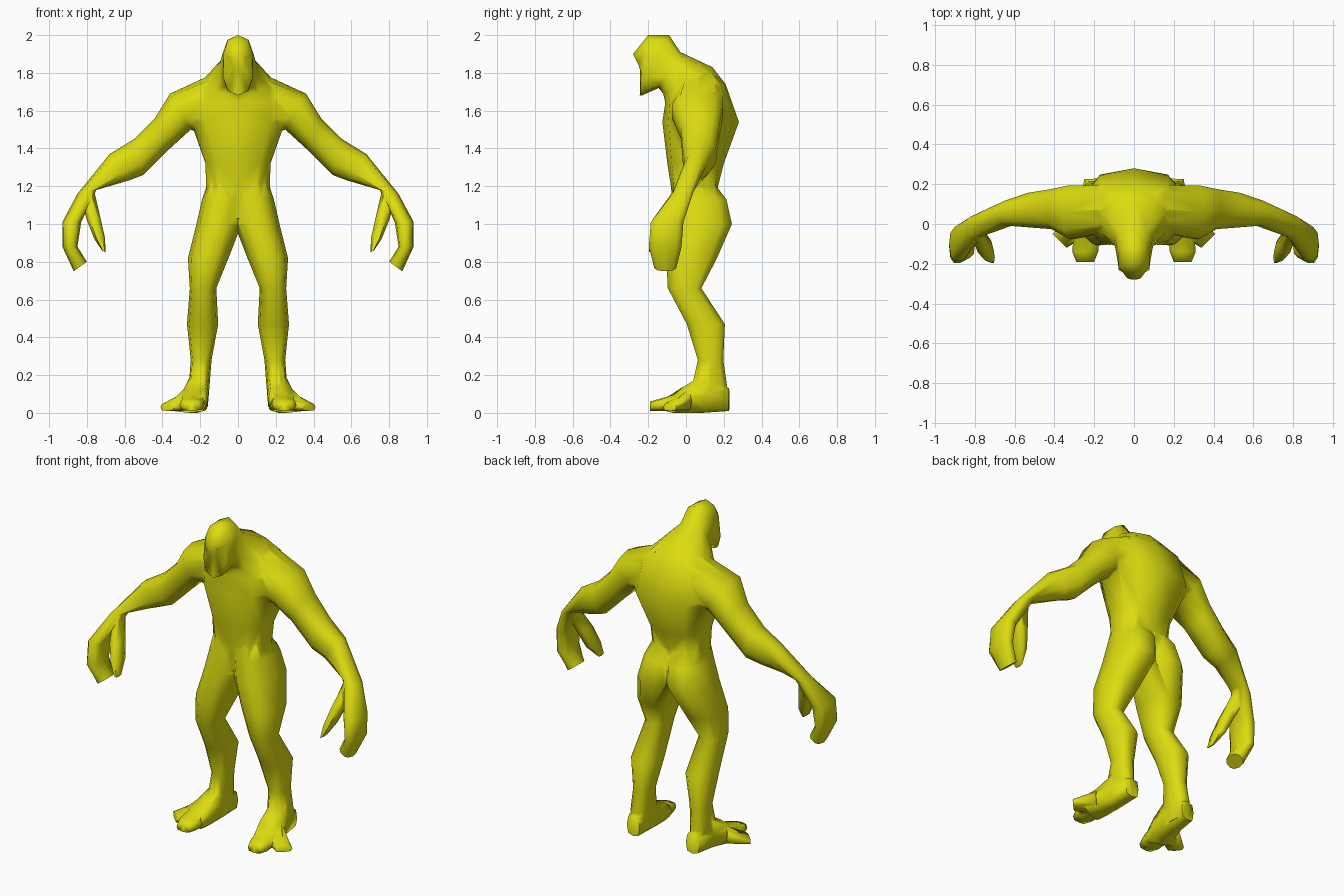
import bpy, bmesh, math
from mathutils import Vector

if "Cube" in bpy.data.objects:
    bpy.data.objects.remove(bpy.data.objects["Cube"])

skin = bpy.data.materials.new("yellow_green_skin")
skin.diffuse_color = (0.72, 0.72, 0.005, 1)
skin.use_nodes = True
skin.node_tree.nodes["Principled BSDF"].inputs["Base Color"].default_value = skin.diffuse_color


def loft(name, rings, sides=10, power=0.8):
    """Skin a tube over rings given as (end point, opposite end point, half cross vector)."""
    bm = bmesh.new()
    loops = []
    for p, q, v in rings:
        p, q, v = Vector(p), Vector(q), Vector(v)
        c, u = (p + q) / 2, (p - q) / 2
        loop = []
        for i in range(sides):
            a = math.tau * i / sides
            cu, cv = (math.copysign(abs(t) ** power, t) for t in (math.cos(a), math.sin(a)))
            loop.append(bm.verts.new(c + u * cu + v * cv))
        loops.append(loop)
    for a, b in zip(loops, loops[1:]):
        for i in range(sides):
            j = (i + 1) % sides
            bm.faces.new((a[i], a[j], b[j], b[i]))
    bm.faces.new(loops[0][::-1])
    bm.faces.new(loops[-1])
    bmesh.ops.triangulate(bm, faces=bm.faces[:])
    bmesh.ops.recalc_face_normals(bm, faces=bm.faces[:])
    me = bpy.data.meshes.new(name)
    bm.to_mesh(me)
    bm.free()
    me.materials.append(skin)
    ob = bpy.data.objects.new(name, me)
    bpy.context.collection.objects.link(ob)
    return ob


def sagittal(yf, zf, yb, zb, w):   # ring from front point to back point, w wide in x
    return (0, yf, zf), (0, yb, zb), (w, 0, 0)


def frontal(xa, za, xb, zb, y0, y1):   # ring from outer edge to inner edge, y0..y1 deep
    y = (y0 + y1) / 2
    return (xa, y, za), (xb, y, zb), (0, (y1 - y0) / 2, 0)


def level(z, x0, x1, y0, y1):   # horizontal ring
    return frontal(x1, z, x0, z, y0, y1)


def upright(xa, ya, xb, yb, z0, z1):   # vertical ring across the foot
    z = (z0 + z1) / 2
    return (xa, ya, z), (xb, yb, z), (0, 0, (z1 - z0) / 2)


# Torso, neck and head in one sweep
body = loft("body", [sagittal(*r) for r in [
    (-.06, 1.03, .17, 1.05, .15), (-.08, 1.20, .17, 1.20, .175),
    (-.10, 1.33, .20, 1.32, .18), (-.125, 1.54, .28, 1.54, .26),
    (-.11, 1.64, .21, 1.74, .26), (-.12, 1.69, .14, 1.83, .17),
    (-.145, 1.72, -.03, 1.91, .10), (-.235, 1.68, -.09, 2.0, .085),
    (-.245, 1.68, -.20, 2.0, .08), (-.24, 1.82, -.28, 1.90, .04)]])

# Arm, hand and thumb
arm = loft("arm", [frontal(*r) for r in [
    (.10, 1.81, .14, 1.45, -.04, .20), (.36, 1.69, .25, 1.50, -.08, .20),
    (.44, 1.56, .36, 1.40, -.03, .18), (.55, 1.45, .50, 1.26, -.02, .16),
    (.68, 1.37, .58, 1.23, -.01, .12), (.85, 1.16, .75, 1.18, -.07, .04),
    (.93, 1.01, .83, 1.01, -.19, -.01), (.93, .88, .85, .88, -.20, -.02),
    (.87, .75, .80, .80, -.17, -.05)]])
thumb = loft("thumb", [frontal(*r) for r in [
    (.83, 1.12, .76, 1.17, -.07, .0), (.80, 1.02, .73, 1.04, -.15, -.04),
    (.76, .92, .705, .93, -.19, -.08), (.72, .86, .70, .85, -.20, -.14)]], 6)

# Leg from hip to ankle
leg = loft("leg", [level(*r) for r in [
    (1.22, -.03, .16, -.07, .15), (1.13, -.04, .19, -.08, .22),
    (1.0, -.02, .22, -.10, .25), (.82, .05, .265, -.11, .17),
    (.66, .115, .255, -.10, .085), (.47, .105, .27, .0, .21),
    (.28, .14, .25, .06, .20), (.15, .15, .26, .03, .22),
    (.03, .16, .24, .06, .22)]])

# Foot with two splayed toes
foot = loft("foot", [upright(*r) for r in [
    (.25, .225, .16, .23, .01, .13), (.27, .11, .155, .06, .0, .20),
    (.30, .02, .16, -.04, .0, .14), (.35, -.03, .17, -.11, .0, .09)]], 8, .6)
inner_toe = loft("inner_toe", [upright(*r) for r in [
    (.30, .0, .17, -.04, .01, .11), (.31, -.14, .18, -.14, .01, .075),
    (.29, -.19, .20, -.19, .01, .06)]], 8, .6)
outer_toe = loft("outer_toe", [upright(*r) for r in [
    (.31, .03, .20, -.04, .01, .11), (.41, -.05, .34, -.12, .01, .05)]], 8, .6)

# Merge the parts, then mirror them across the middle
bpy.context.view_layer.objects.active = body
for part in (arm, thumb, leg, foot, inner_toe, outer_toe):
    mod = body.modifiers.new("merge", 'BOOLEAN')
    mod.operation, mod.solver, mod.object = 'UNION', 'EXACT', part
    bpy.ops.object.modifier_apply(modifier=mod.name)
    bpy.data.objects.remove(part)
mirror = body.modifiers.new("mirror", 'MIRROR')
mirror.use_bisect_axis[0] = True
bpy.ops.object.modifier_apply(modifier=mirror.name)
body.select_set(True)
bpy.ops.object.shade_smooth_by_angle(angle=math.radians(75))
